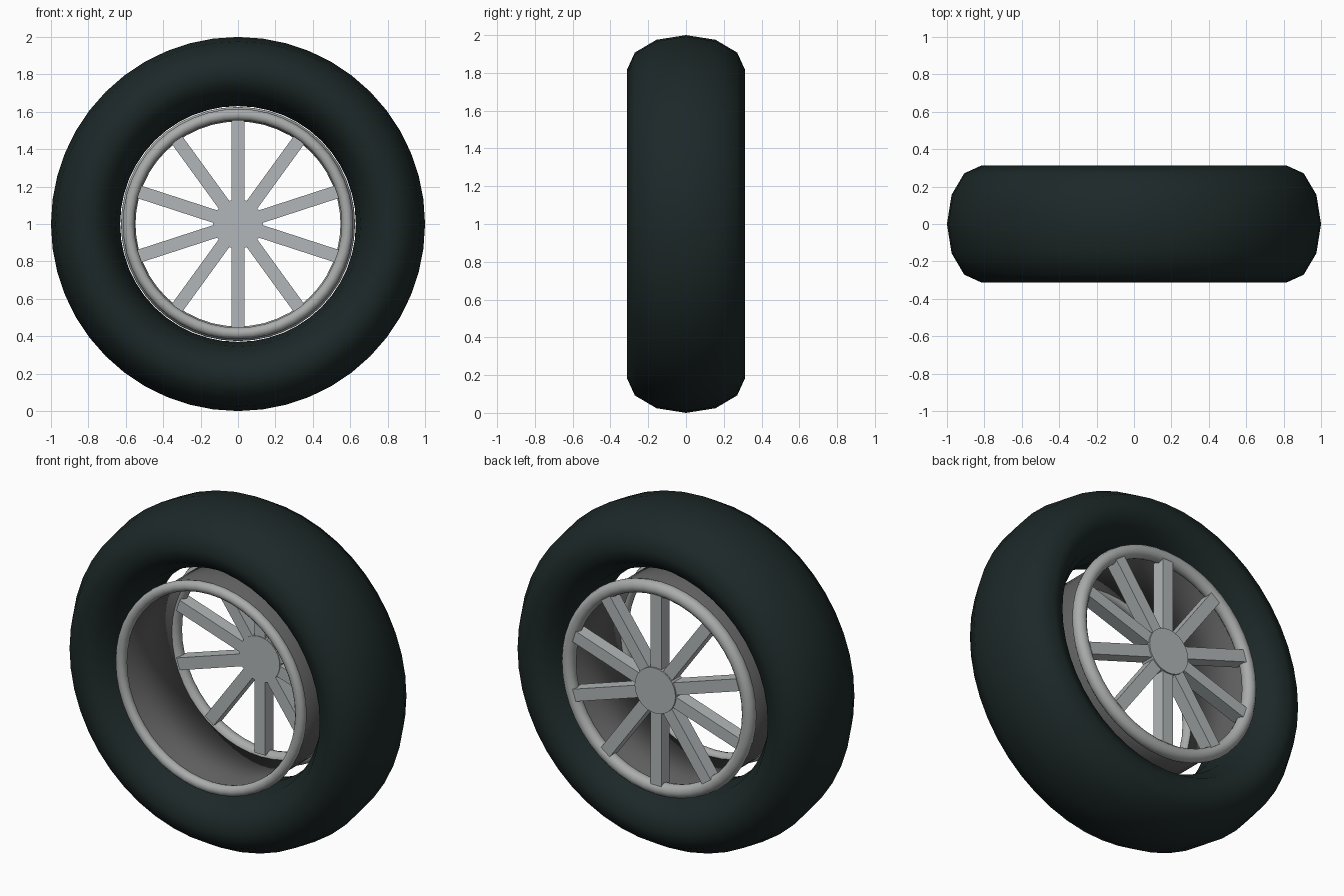
import bpy
import math
from mathutils import Matrix

cube = bpy.data.objects.get("Cube")
if cube:
    bpy.data.objects.remove(cube, do_unlink=True)

CENTRE = (0, 0, 1)
UPRIGHT = (math.pi / 2, 0, 0)   # turns a z axle onto the y axis


def material(name, color):
    mat = bpy.data.materials.new(name)
    mat.use_nodes = True
    mat.diffuse_color = color
    mat.node_tree.nodes["Principled BSDF"].inputs["Base Color"].default_value = color
    return mat


rubber = material("dark rubber", (0.012, 0.021, 0.021, 1))
lip_metal = material("grey metal", (0.40, 0.41, 0.41, 1))
spoke_metal = material("light steel", (0.44, 0.47, 0.48, 1))
drum_metal = material("dark grey metal", (0.11, 0.11, 0.11, 1))


def finish(name, mat, smooth=None):
    obj = bpy.context.object
    obj.name = name
    obj.data.materials.append(mat)
    bpy.ops.object.transform_apply(location=False, rotation=True, scale=True)
    if smooth:
        bpy.ops.object.shade_smooth_by_angle(angle=math.radians(smooth))
    return obj


def ring(name, mat, y, major, minor, sides, stretch=1):
    bpy.ops.mesh.primitive_torus_add(
        major_radius=major, minor_radius=minor, major_segments=48,
        minor_segments=sides, location=(0, y, 1), rotation=UPRIGHT)
    bpy.context.object.scale.z = stretch
    return finish(name, mat, 60)


# Tyre: a torus widened along the axle
ring("tyre", rubber, 0, 0.815, 0.185, 12, 0.313 / 0.185)

# Rim: open drum with a rounded lip at each end, the back one thicker
bpy.ops.mesh.primitive_cylinder_add(
    vertices=48, radius=0.585, depth=0.5, end_fill_type='NOTHING',
    location=CENTRE, rotation=UPRIGHT)
drum = finish("rim_drum", drum_metal, 40)
wall = drum.modifiers.new("wall", 'SOLIDIFY')
wall.thickness = 0.01
wall.offset = 0

ring("front_rim_lip", lip_metal, -0.25, 0.585, 0.031, 12)
ring("back_rim_lip", lip_metal, 0.25, 0.587, 0.039, 12)

# Hub disc near the back of the rim
bpy.ops.mesh.primitive_cylinder_add(
    vertices=32, radius=0.133, depth=0.09,
    location=(0, 0.243, 1), rotation=UPRIGHT)
finish("hub", spoke_metal, 40)

# Ten square spokes around the hub
SPOKES, INNER, OUTER = 10, 0.05, 0.56
for i in range(SPOKES):
    bpy.ops.mesh.primitive_cube_add(size=1, location=(0, 0, 0))
    spoke = bpy.context.object
    spoke.data.transform(
        Matrix.Rotation(i * math.tau / SPOKES, 4, 'Y')
        @ Matrix.Translation((0, 0, (INNER + OUTER) / 2))
        @ Matrix.Diagonal((0.07, 0.078, OUTER - INNER, 1)))
    spoke.location = (0, 0.241, 1)
    finish(f"spoke_{i + 1}", spoke_metal)
